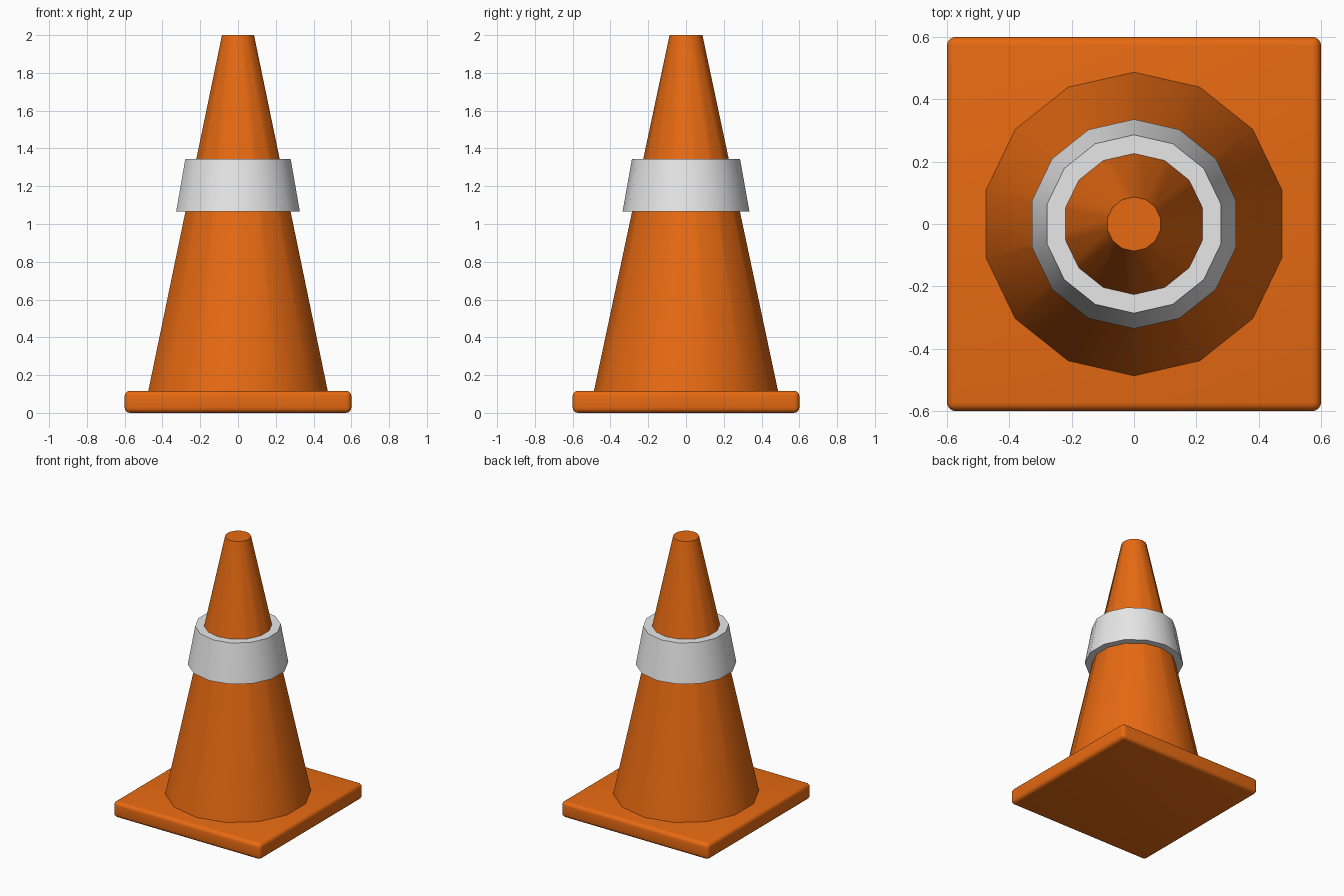
import bpy, bmesh, math

if "Cube" in bpy.data.objects:
    bpy.data.objects.remove(bpy.data.objects["Cube"])

SIDES = 14
BASE_TOP = 0.117
CONE_BOTTOM, CONE_TOP = 0.487, 0.087


def material(name, rgb):
    m = bpy.data.materials.new(name)
    m.diffuse_color = (*rgb, 1)
    m.use_nodes = True
    m.node_tree.nodes["Principled BSDF"].inputs["Base Color"].default_value = m.diffuse_color
    return m


orange = material("orange", (0.8, 0.144, 0.006))
light_grey = material("light grey", (0.8, 0.8, 0.8))


def finish(name, bm, mat):
    bmesh.ops.recalc_face_normals(bm, faces=bm.faces[:])
    mesh = bpy.data.meshes.new(name)
    bm.to_mesh(mesh)
    bm.free()
    mesh.materials.append(mat)
    obj = bpy.data.objects.new(name, mesh)
    bpy.context.collection.objects.link(obj)
    bpy.ops.object.select_all(action='DESELECT')
    obj.select_set(True)
    bpy.context.view_layer.objects.active = obj
    bpy.ops.object.shade_smooth_by_angle(angle=math.radians(30))
    return obj


def lathe(name, profile, mat, closed=False, cap_ends=False):
    """Revolve (radius, height) points, with a corner on the +y axis."""
    bm = bmesh.new()
    rings = []
    for r, z in profile:
        rings.append([bm.verts.new((r * math.sin(a), r * math.cos(a), z))
                      for a in (2 * math.pi * i / SIDES for i in range(SIDES))])
    pairs = list(zip(rings, rings[1:]))
    if closed:
        pairs.append((rings[-1], rings[0]))
    for low, high in pairs:
        for i in range(SIDES):
            j = (i + 1) % SIDES
            bm.faces.new((low[i], low[j], high[j], high[i]))
    if cap_ends:
        bm.faces.new(rings[0])
        bm.faces.new(rings[-1])
    return finish(name, bm, mat)


def cone_radius(z):
    t = (z - BASE_TOP) / (2 - BASE_TOP)
    return CONE_BOTTOM + (CONE_TOP - CONE_BOTTOM) * t


# Square foot with rounded edges
bm = bmesh.new()
bmesh.ops.create_cube(bm, size=1)
for v in bm.verts:
    v.co = (v.co.x * 1.2, v.co.y * 1.2, (v.co.z + 0.5) * BASE_TOP)
bmesh.ops.bevel(bm, geom=bm.edges[:], offset=0.028, segments=4,
                profile=0.5, affect='EDGES')
finish("base_plate", bm, orange)

# Tapered body
lathe("cone_body", [(CONE_BOTTOM, BASE_TOP), (CONE_TOP, 2)], orange, cap_ends=True)

# Raised collar around the body
z0, z1 = 1.065, 1.345
lathe("reflective_band",
      [(cone_radius(z0) - 0.002, z0), (0.336, z0), (0.286, z1), (cone_radius(z1) - 0.002, z1)],
      light_grey, closed=True)
